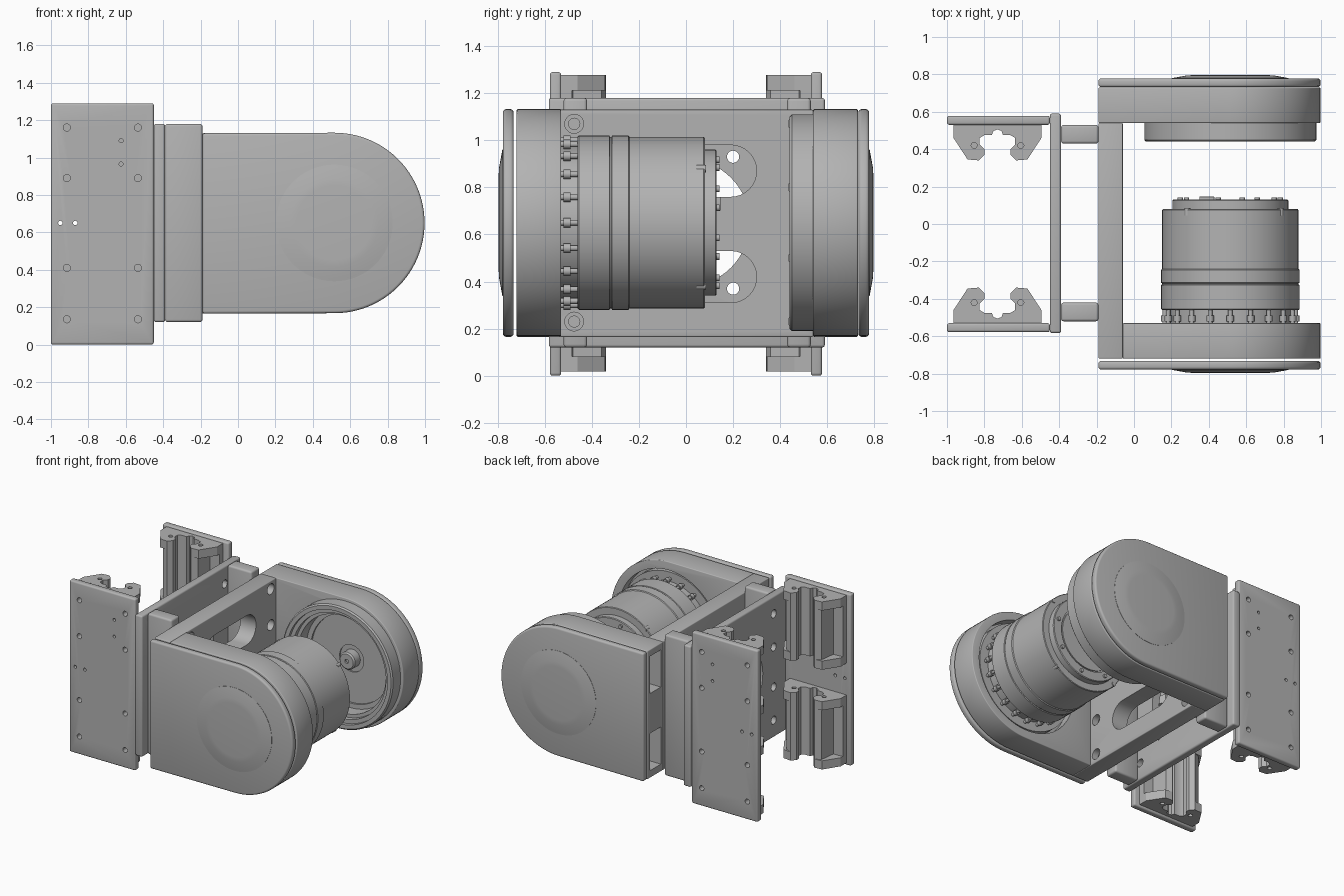
import bpy, bmesh, math
from mathutils import Vector, Matrix

if "Cube" in bpy.data.objects:
    bpy.data.objects.remove(bpy.data.objects["Cube"])

GREY = bpy.data.materials.new("machined grey")
GREY.use_nodes = True
tone = (0.45, 0.45, 0.45, 1)
GREY.diffuse_color = tone
GREY.node_tree.nodes["Principled BSDF"].inputs["Base Color"].default_value = tone

CX, CZ = 0.515, 0.65        # joint axis, running along y
Z_LOW, Z_HIGH = 0.165, 1.13  # fork height


def link(name, bm):
    bmesh.ops.recalc_face_normals(bm, faces=bm.faces)
    mesh = bpy.data.meshes.new(name)
    bm.to_mesh(mesh)
    bm.free()
    mesh.materials.append(GREY)
    obj = bpy.data.objects.new(name, mesh)
    bpy.context.collection.objects.link(obj)
    return obj


def finish(obj, bevel=0, cutters=()):
    """Round the edges, cut the openings and set the shading."""
    if bevel:
        mod = obj.modifiers.new("edge", "BEVEL")
        mod.width, mod.segments, mod.limit_method = bevel, 3, "ANGLE"
    for cutter in cutters:
        cutter.hide_render = True
        mod = obj.modifiers.new("cut", "BOOLEAN")
        mod.operation, mod.solver, mod.object = "DIFFERENCE", "EXACT", cutter
    bpy.ops.object.select_all(action="DESELECT")
    obj.select_set(True)
    bpy.context.view_layer.objects.active = obj
    if obj.modifiers:
        bpy.ops.object.convert(target="MESH")
    bpy.ops.object.shade_smooth_by_angle(angle=math.radians(32))
    for cutter in cutters:
        bpy.data.objects.remove(cutter)
    return obj


def prism(name, points, axis, start, end):
    """Extrude a 2D outline along x, y or z."""
    place = {"x": lambda u, v, a: (a, u, v),
             "y": lambda u, v, a: (u, a, v),
             "z": lambda u, v, a: (u, v, a)}[axis]
    bm = bmesh.new()
    face = bm.faces.new([bm.verts.new(place(u, v, start)) for u, v in points])
    moved = bmesh.ops.extrude_face_region(bm, geom=[face])["geom"]
    bmesh.ops.translate(bm, vec=Vector(place(0, 0, end - start)),
                        verts=[v for v in moved if isinstance(v, bmesh.types.BMVert)])
    return link(name, bm)


def box(name, x, y, z):
    return prism(name, [(x[0], y[0]), (x[1], y[0]), (x[1], y[1]), (x[0], y[1])], "z", *z)


def arc(u, v, r, a0=0, a1=360, n=24):
    full = a1 - a0 == 360
    angles = [math.radians(a0 + (a1 - a0) * i / n) for i in range(n if full else n + 1)]
    return [(u + r * math.cos(a), v + r * math.sin(a)) for a in angles]


def rod(name, u, v, r, axis, start, end, n=20):
    return prism(name, arc(u, v, r, n=n), axis, start, end)


def lathe(name, profile):
    """Turn a (radius, y) profile about the joint axis."""
    bm = bmesh.new()
    verts = [bm.verts.new((CX + r, y, CZ)) for r, y in profile]
    edges = [bm.edges.new(pair) for pair in zip(verts, verts[1:])]
    bmesh.ops.spin(bm, geom=verts + edges, cent=(CX, 0, CZ), axis=(0, 1, 0),
                   angle=math.tau, steps=72, use_merge=False)
    bmesh.ops.remove_doubles(bm, verts=bm.verts, dist=0.0002)
    return finish(link(name, bm))


def arm_outline(left):
    r = (Z_HIGH - Z_LOW) / 2
    return [(left, Z_LOW)] + arc(CX, CZ, r, -90, 90, 48) + [(left, Z_HIGH)]


# Fork: web plate with two slots and mounting holes
cuts = []
for z in (0.42, 0.87):
    slot = arc(0.19, z, 0.11, -90, 90, 16) + arc(-0.19, z, 0.11, 90, 270, 16)
    cuts.append(prism("slot_cutter", slot, "x", -0.3, 0.1))
for y in (-0.475, 0.475):
    for z in (0.23, 0.5, 0.8, 1.07):
        cuts.append(rod("hole_cutter", y, z, 0.04, "x", -0.13, 0.1))
finish(box("fork_web", (-0.19, -0.06), (-0.72, 0.54), (Z_LOW, Z_HIGH)), 0.006, cuts)
for y in (-0.475, 0.475):
    for z in (0.23, 0.5, 0.8, 1.07):
        finish(rod("web_screw", y, z, 0.026, "x", -0.15, -0.1, 12))

# Back arm: hollowed for the bearing, with two pockets in its end
finish(prism("back_arm", arm_outline(-0.19), "y", 0.54, 0.73), 0.006,
       [rod("bore_cutter", CX, CZ, 0.4, "y", 0.4, 0.64, 72),
        box("pocket_cutter", (-0.4, -0.08), (0.57, 0.7), (0.22, 0.5)),
        box("pocket_cutter", (-0.4, -0.08), (0.57, 0.7), (0.8, 1.08))])
for z in (0.28, 0.44, 0.86, 1.02):
    finish(rod("pocket_screw", 0.635, z, 0.03, "x", -0.1, -0.06, 12))

# Front arm: shallow recess around the motor foot
finish(prism("front_arm", arm_outline(-0.06), "y", -0.72, -0.53), 0.006,
       [rod("recess_cutter", CX, CZ, 0.42, "y", -0.6, -0.4, 72)])

# Outer covers with raised round caps
for side, s in (("front", -1), ("back", 1)):
    finish(prism(side + "_cover", arm_outline(-0.19), "y", s * 0.732, s * 0.778), 0.014)
    lathe(side + "_cap", [(0.312, s * 0.76), (0.312, s * 0.78), (0.3, s * 0.782),
                          (0.235, s * 0.794), (0.2, s * 0.796), (0, s * 0.796)])

# Bearing ring and centre button inside the back arm
lathe("bearing_ring", [(0.4, 0.64), (0.46, 0.56), (0.46, 0.45), (0.45, 0.44), (0.42, 0.44),
                       (0.42, 0.465), (0.39, 0.465), (0.39, 0.5), (0.365, 0.5),
                       (0.365, 0.63), (0.4, 0.64)])
lathe("bearing_floor", [(0, 0.625), (0.1, 0.625), (0.1, 0.615), (0.33, 0.615),
                        (0.33, 0.6), (0.37, 0.6), (0.37, 0.64), (0, 0.64)])
lathe("centre_button", [(0.065, 0.63), (0.065, 0.565), (0.055, 0.555),
                        (0.015, 0.555), (0.015, 0.57), (0, 0.57)])

# Motor: foot, stepped housing and output flange
lathe("motor_foot", [(0, -0.61), (0.4, -0.61), (0.4, -0.545), (0.33, -0.545),
                     (0.33, -0.45), (0, -0.45)])
lathe("motor_housing", [(0, -0.46), (0.365, -0.46), (0.37, -0.455), (0.37, -0.326),
                        (0.364, -0.323), (0.364, -0.317), (0.37, -0.314), (0.37, -0.245),
                        (0.364, -0.24), (0.364, 0.075), (0.36, 0.08), (0, 0.08)])
lathe("output_flange", [(0.31, 0.07), (0.31, 0.125), (0.305, 0.13), (0.24, 0.13),
                        (0.24, 0.122), (0.23, 0.122), (0.23, 0.13), (0.1, 0.13),
                        (0.1, 0.1), (0, 0.1)])


def bolt_circle(name, count, radius, size, start, end, turn=0.0):
    for i in range(count):
        a = math.tau * (i + turn) / count
        finish(rod(name, CX + radius * math.cos(a), CZ + radius * math.sin(a),
                   size, "y", start, end, 12))


bolt_circle("foot_bolt_head", 20, 0.35, 0.02, -0.52, -0.49)
bolt_circle("foot_bolt_shank", 20, 0.35, 0.012, -0.56, -0.455)
bolt_circle("flange_screw", 8, 0.275, 0.014, 0.12, 0.142, 0.3)
bolt_circle("housing_tab", 4, 0.352, 0.016, 0.045, 0.086, 0.45)
finish(box("flange_key", (0.35, 0.43), (0.12, 0.147), (0.7, 0.76)), 0.004)

# Cross plate with a large round opening
cuts = [rod("opening_cutter", 0, CZ, 0.27, "x", -0.6, -0.3, 64)]
for s in (-1, 1):
    cuts += [rod("hole_cutter", s * 0.2, z, 0.026, "x", -0.6, -0.3) for z in (0.37, 0.93)]
    cuts += [rod("hole_cutter", s * 0.4, z, 0.03, "x", -0.6, -0.3) for z in (0.25, 0.5, 0.8, 1.05)]
finish(box("cross_plate", (-0.45, -0.39), (-0.583, 0.59), (0.12, 1.18)), 0.012, cuts)

# Spacer blocks between cross plate and fork
for y in (-0.47, 0.48):
    finish(box("spacer_block", (-0.39, -0.19), (y - 0.05, y + 0.05), (0.12, 1.18)), 0.014)

# Carriage sections, half outlines from the outer edge to the centre line
CAP_HALF = [(0.235, 0.53), (0.235, 0.46), (0.16, 0.345), (0.1, 0.34), (0.07, 0.37),
            (0.07, 0.4), (0.095, 0.425), (0.095, 0.46), (0.07, 0.475), (0.03, 0.475),
            (0.022, 0.497), (0, 0.506)]
BODY_HALF = [(0.235, 0.53), (0.235, 0.485), (0.16, 0.48), (0.145, 0.36)] + CAP_HALF[3:]
RAIL_X = -0.73


def carriage_outline(half, s):
    pts = half + [(-u, d) for u, d in reversed(half[:-1])]
    return [(RAIL_X + u, s * d) for u, d in pts]


# Side plates, each carrying two rail carriages
for side, s in (("front", -1), ("back", 1)):
    a, b = s * 0.45, s * 0.7
    cuts = [rod("hole_cutter", x, z, 0.019, "y", a, b, 16)
            for x in (-0.915, -0.535) for z in (0.135, 0.41, 0.89, 1.16)]
    cuts += [rod("hole_cutter", -0.625, z, 0.011, "y", a, b, 12) for z in (0.965, 1.09)]
    cuts += [rod("hole_cutter", x, CZ, 0.012, "y", a, b, 12) for x in (-0.95, -0.87)]
    y0, y1 = sorted((s * 0.53, s * 0.578))
    finish(box(side + "_side_plate", (-1, -0.45), (y0, y1), (0, 1.29)), 0.012, cuts)
    for mid in (0.2725, 1.0225):
        finish(prism(side + "_carriage", carriage_outline(BODY_HALF, s), "z",
                     mid - 0.2, mid + 0.2))
        for d in (-1, 1):
            inner, outer = mid + d * 0.19, mid + d * 0.255
            holes = [rod("hole_cutter", RAIL_X + u, s * 0.42, 0.016, "z",
                         outer - d * 0.02, outer + d * 0.1, 12) for u in (-0.125, 0.125)]
            finish(prism(side + "_carriage_cap", carriage_outline(CAP_HALF, s), "z",
                         inner, outer), 0, holes)
